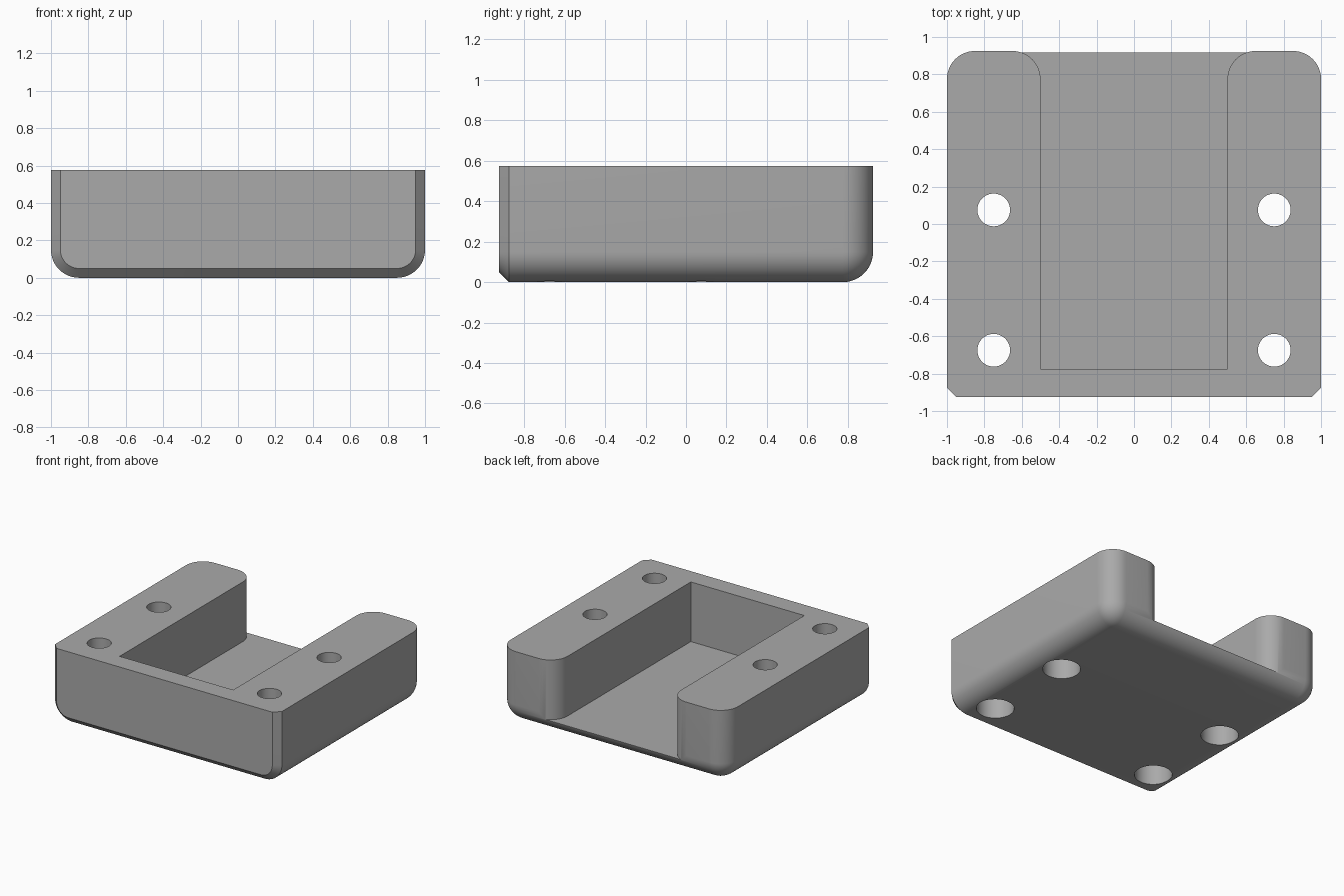
import bpy, bmesh
from math import sin, cos, pi

cube = bpy.data.objects.get("Cube")
if cube:
    bpy.data.objects.remove(cube, do_unlink=True)

HEIGHT, HALF_Y, ROUND, CHAMFER, FLOOR = 0.575, 0.925, 0.15, 0.05, 0.1
STEPS = 12

grey = bpy.data.materials.new("plain grey")
grey.use_nodes = True
grey.diffuse_color = (0.4, 0.4, 0.4, 1)
grey.node_tree.nodes["Principled BSDF"].inputs["Base Color"].default_value = (0.4, 0.4, 0.4, 1)


def loft(name, rings):
    """Solid skinned through closed rings of equal length, capped at both ends."""
    bm = bmesh.new()
    loops = [[bm.verts.new(p) for p in ring] for ring in rings]
    n = len(loops[0])
    for a, b in zip(loops, loops[1:]):
        for i in range(n):
            j = (i + 1) % n
            bm.faces.new((a[i], a[j], b[j], b[i]))
    bm.faces.new(loops[0])
    bm.faces.new(loops[-1])
    bmesh.ops.remove_doubles(bm, verts=bm.verts, dist=1e-5)
    bmesh.ops.recalc_face_normals(bm, faces=bm.faces)
    mesh = bpy.data.meshes.new(name)
    bm.to_mesh(mesh)
    bm.free()
    mesh.materials.append(grey)
    obj = bpy.data.objects.new(name, mesh)
    bpy.context.collection.objects.link(obj)
    return obj


def section(y, inset):
    """U-shaped outline with rounded lower corners, shrunk by inset."""
    r = ROUND - inset
    right = [(1 - inset, HEIGHT)]
    for i in range(STEPS + 1):
        a = i / STEPS * pi / 2
        right.append((1 - ROUND + r * cos(a), ROUND - r * sin(a)))
    left = [(-x, z) for x, z in reversed(right)]
    return [(x, y, z) for x, z in right + left]


def cut(body, cutter):
    mod = body.modifiers.new("cut", "BOOLEAN")
    mod.operation = "DIFFERENCE"
    mod.solver = "EXACT"
    mod.object = cutter
    cutter.hide_render = True
    bpy.context.view_layer.objects.active = body
    bpy.ops.object.modifier_apply(modifier=mod.name)
    bpy.data.objects.remove(cutter, do_unlink=True)


# Body: chamfered front, rounded sides and back
rings = [section(-HALF_Y, CHAMFER), section(CHAMFER - HALF_Y, 0)]
for i in range(STEPS + 1):
    a = i / STEPS * pi / 2
    rings.append(section(HALF_Y - ROUND + ROUND * sin(a), ROUND * (1 - cos(a))))
body = loft("bracket_body", rings)

# Channel open at the top and back, flaring round the arm ends
side = [(0.5, -0.775)]
for i in range(STEPS + 1):
    a = pi - i / STEPS * pi / 2
    side.append((0.5 + ROUND + ROUND * cos(a), HALF_Y - ROUND + ROUND * sin(a)))
side.append((0.5 + ROUND, 1.2))
plan = side + [(-x, y) for x, y in reversed(side)]
cut(body, loft("channel_cutter", [[(x, y, z) for x, y in plan] for z in (FLOOR, 0.8)]))

# Screw holes, wider at the bottom
for x in (-0.75, 0.75):
    for y in (-0.675, 0.075):
        steps = [(0.1375, -0.1), (0.1375, 0.2), (0.0875, 0.2), (0.0875, 0.8)]
        circles = [[(x + r * cos(i * pi / 24), y + r * sin(i * pi / 24), z)
                    for i in range(48)] for r, z in steps]
        cut(body, loft("hole_cutter", circles))

# Smooth the rounds, keep the edges sharp
bpy.ops.object.select_all(action="DESELECT")
body.select_set(True)
bpy.context.view_layer.objects.active = body
bpy.ops.object.shade_smooth_by_angle(angle=pi / 6)
